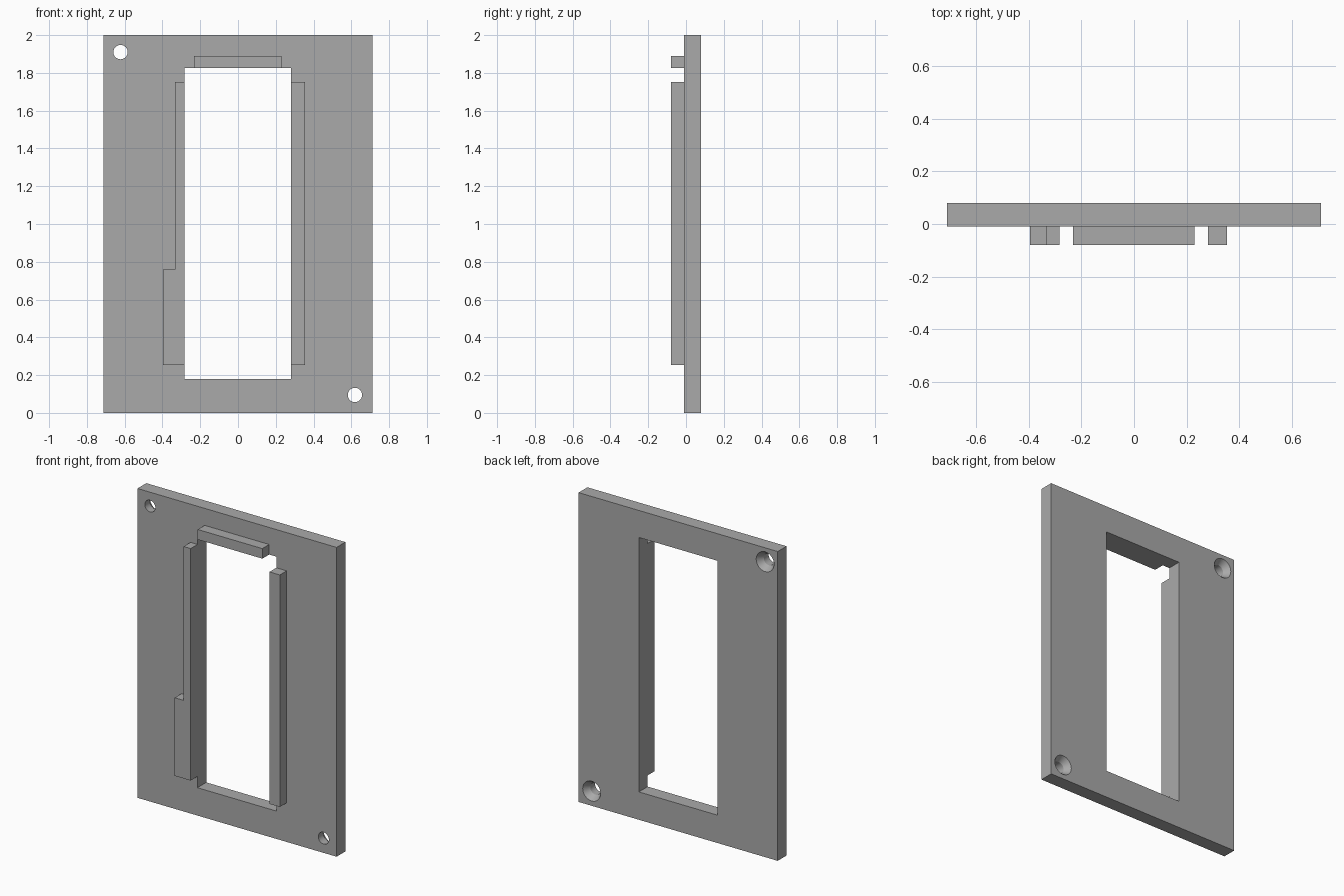
import bpy
import bmesh
from math import pi
from mathutils import Matrix, Vector

cube = bpy.data.objects.get("Cube")
if cube:
    bpy.data.objects.remove(cube, do_unlink=True)

FRONT, FACE, BACK = -0.08, -0.01, 0.08   # rail front, plate front, plate back

grey = bpy.data.materials.new("plain grey")
grey.use_nodes = True
colour = (0.4, 0.4, 0.4, 1)
grey.diffuse_color = colour
grey.node_tree.nodes["Principled BSDF"].inputs["Base Color"].default_value = colour


def finish(name, bm):
    bmesh.ops.recalc_face_normals(bm, faces=bm.faces)
    mesh = bpy.data.meshes.new(name)
    bm.to_mesh(mesh)
    bm.free()
    mesh.materials.append(grey)
    obj = bpy.data.objects.new(name, mesh)
    bpy.context.collection.objects.link(obj)
    return obj


def prism(name, outline, y0, y1):
    """Extrude an x-z outline from y0 to y1."""
    bm = bmesh.new()
    face = bm.faces.new([bm.verts.new((x, y0, z)) for x, z in outline])
    new = bmesh.ops.extrude_face_region(bm, geom=[face])["geom"]
    moved = [v for v in new if isinstance(v, bmesh.types.BMVert)]
    bmesh.ops.translate(bm, verts=moved, vec=Vector((0, y1 - y0, 0)))
    return finish(name, bm)


def block(name, x0, x1, z0, z1, y0, y1):
    return prism(name, [(x0, z0), (x1, z0), (x1, z1), (x0, z1)], y0, y1)


def screw_cutter(name, x, z):
    """Lathe a through hole that flares into a countersink at the back."""
    hole, head, depth = 0.038, 0.064, 0.04
    profile = [(0, FACE - 0.02), (hole, FACE - 0.02), (hole, BACK - depth),
               (head, BACK), (head, BACK + 0.02), (0, BACK + 0.02)]
    bm = bmesh.new()
    verts = [bm.verts.new((x + r, y, z)) for r, y in profile]
    edges = [bm.edges.new(pair) for pair in zip(verts, verts[1:])]
    bmesh.ops.spin(bm, geom=verts + edges, cent=(x, 0, z), axis=(0, 1, 0),
                   angle=2 * pi, steps=32)
    bmesh.ops.remove_doubles(bm, verts=bm.verts, dist=0.0005)
    return finish(name, bm)


# Plate with window and two countersunk holes
plate = block("plate", -0.712, 0.712, 0, 2, FACE, BACK)
cutters = [
    block("window_cutter", -0.283, 0.281, 0.18, 1.825, FACE - 0.05, BACK + 0.05),
    screw_cutter("upper_hole_cutter", -0.622, 1.91),
    screw_cutter("lower_hole_cutter", 0.619, 0.095),
]
for cutter in cutters:
    cutter.hide_render = True
    cutter.hide_set(True)
    mod = plate.modifiers.new(cutter.name, "BOOLEAN")
    mod.operation = "DIFFERENCE"
    mod.solver = "EXACT"
    mod.object = cutter

# Bake the cuts into the plate and drop the cutters
bpy.context.view_layer.update()
cut = plate.evaluated_get(bpy.context.evaluated_depsgraph_get())
plate.data = bpy.data.meshes.new_from_object(cut)
plate.modifiers.clear()
for cutter in cutters:
    bpy.data.objects.remove(cutter, do_unlink=True)

bpy.ops.object.select_all(action="DESELECT")
plate.select_set(True)
bpy.context.view_layer.objects.active = plate
bpy.ops.object.shade_smooth_by_angle(angle=pi / 6)

# Raised rails around the window
bottom, top = 0.253, 1.753
block("left_rail", 0.281, 0.355, bottom, top, FRONT, FACE)
prism("right_stepped_rail",
      [(-0.283, bottom), (-0.283, top), (-0.333, top), (-0.333, 0.758),
       (-0.397, 0.758), (-0.397, bottom)], FRONT, FACE)
block("top_rail", -0.232, 0.23, 1.825, 1.89, FRONT, FACE)
